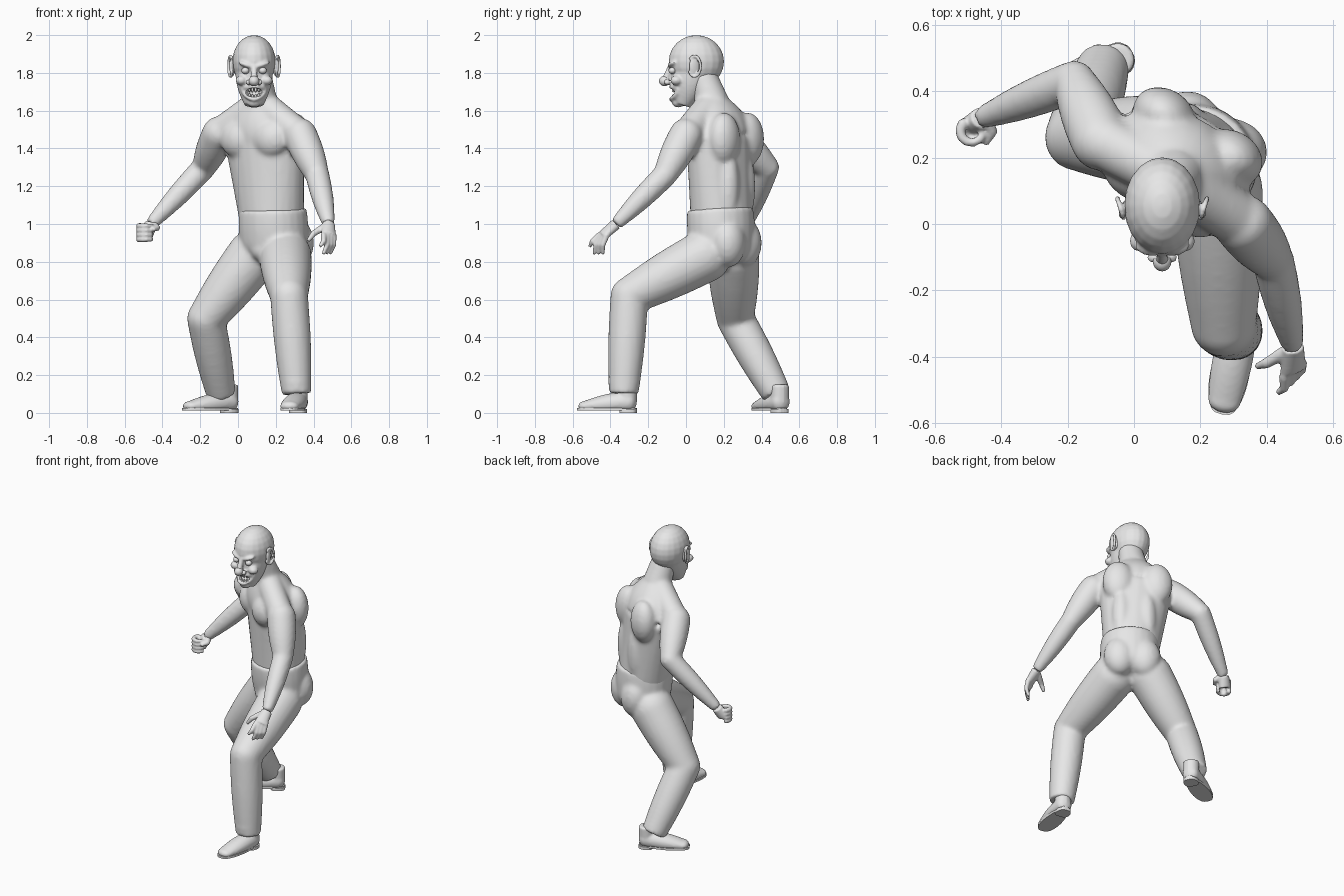
import bpy, bmesh, math
from mathutils import Vector, Matrix

cube = bpy.data.objects.get("Cube")
if cube:
    bpy.data.objects.remove(cube, do_unlink=True)

colour = (0.8, 0.8, 0.8, 1)
grey = bpy.data.materials.new("plain grey")
grey.use_nodes = True
grey.diffuse_color = colour
grey.node_tree.nodes["Principled BSDF"].inputs["Base Color"].default_value = colour

X_AXIS = Vector((1, 0, 0))
SIDE = Vector((.85, -.53, 0)).normalized()     # lateral axis of the twisted torso
FRONT = Vector((-SIDE.y * -1, -SIDE.x, 0))     # direction the chest faces
TURN = math.atan2(SIDE.y, SIDE.x)


def segment(bm, start, end, first, last, swell=0, side=X_AXIS, steps=8, count=24):
    """Elliptical tube from start to end, swollen in the middle."""
    start, end = Vector(start), Vector(end)
    along = (end - start).normalized()
    across = (side - along * side.dot(along)).normalized()
    depth = along.cross(across)
    rings = []
    for step in range(steps + 1):
        t = step / steps
        size = Vector(first).lerp(Vector(last), t)
        bulge = swell * math.sin(math.pi * t)
        ring = []
        for k in range(count):
            angle = math.tau * k / count
            offset = (across * (size.x + bulge) * math.cos(angle)
                      + depth * (size.y + bulge) * math.sin(angle))
            ring.append(bm.verts.new(start.lerp(end, t) + offset))
        rings.append(ring)
    for low, high in zip(rings, rings[1:]):
        for k in range(count):
            bm.faces.new((low[k - 1], low[k], high[k], high[k - 1]))
    bm.faces.new(rings[0][::-1])
    bm.faces.new(rings[-1])


def blob(bm, centre, size, turn=0, tilt=0):
    matrix = (Matrix.Translation(centre) @ Matrix.Rotation(turn, 4, 'Z')
              @ Matrix.Rotation(tilt, 4, 'Y') @ Matrix.Diagonal((*size, 1)))
    bmesh.ops.create_uvsphere(bm, u_segments=20, v_segments=12, radius=1, matrix=matrix)


def limb(bm, joints, radii, swell=0):
    """Round segments through the joints, with a ball at each joint but the last."""
    joints = [Vector(joint) for joint in joints]
    for i, (start, end) in enumerate(zip(joints, joints[1:])):
        first, last = radii[i], radii[i + 1]
        side = (end - start).orthogonal()
        segment(bm, start, end, (first, first), (last, last), swell, side)
        blob(bm, start, (first, first, first))


def taper(first, last, count):
    return [first + (last - first) * k / (count - 1) for k in range(count)]


def from_centre(centre, sideways, forward):
    return Vector(centre) + SIDE * sideways + FRONT * forward


def finish(bm, name, voxel=None, smooth=4):
    bmesh.ops.recalc_face_normals(bm, faces=bm.faces)
    mesh = bpy.data.meshes.new(name)
    bm.to_mesh(mesh)
    bm.free()
    mesh.materials.append(grey)
    mesh.shade_smooth()
    ob = bpy.data.objects.new(name, mesh)
    bpy.context.collection.objects.link(ob)
    if voxel:                                  # fuse the overlapping volumes
        fuse = ob.modifiers.new("fuse", 'REMESH')
        fuse.mode, fuse.voxel_size, fuse.use_smooth_shade = 'VOXEL', voxel, True
        soften = ob.modifiers.new("soften", 'SMOOTH')
        soften.factor, soften.iterations = .5, smooth
    return ob


# Joints of the pose
pelvis, chest, neck = Vector((.19, .19, .9)), Vector((.14, .18, 1.45)), Vector((.12, .14, 1.64))
left_arm = [Vector(p) for p in ((.33, 0, 1.47), (.42, -.11, 1.26), (.48, -.37, 1))]
right_arm = [Vector(p) for p in ((-.1, .25, 1.48), (-.18, .43, 1.3), (-.46, .32, 1))]
left_leg = [Vector(p) for p in ((.25, .1, .83), (.27, -.3, .62), (.31, -.33, .1))]
right_leg = [Vector(p) for p in ((.08, .25, .83), (-.17, .26, .5), (-.09, .48, .1))]

# Torso with chest, back and arms
bm = bmesh.new()
segment(bm, pelvis, chest, (.16, .16), (.23, .155), side=SIDE)
segment(bm, chest, neck, (.23, .155), (.11, .09), .02, SIDE)
segment(bm, neck, (.1, .08, 1.8), (.09, .09), (.075, .075))
for s in (-1, 1):
    blob(bm, from_centre(chest, s * .1, .1), (.105, .075, .1), TURN)       # chest muscle
    blob(bm, from_centre(chest, s * .12, -.1), (.1, .08, .14), TURN)       # shoulder blade
    blob(bm, from_centre((.17, .18, 1.2), s * .08, -.1), (.06, .06, .2), TURN)  # lower back
for arm in (left_arm, right_arm):
    shoulder = arm[0]
    limb(bm, [neck, shoulder], (.08, .08))
    limb(bm, arm, (.09, .064, .034), .008)
finish(bm, "torso_and_arms", .012, 8)

# Trousers
bm = bmesh.new()
waist = (.185, .18, 1.08)
segment(bm, pelvis, waist, (.185, .17), (.18, .174), .005, SIDE)
blob(bm, pelvis, (.18, .17, .12), TURN)
for s in (-1, 1):
    blob(bm, from_centre(pelvis, s * .08, -.09), (.1, .09, .13), TURN)     # buttock
blob(bm, from_centre(pelvis, 0, .1) - Vector((0, 0, .04)), (.07, .07, .06), TURN)
for leg in (left_leg, right_leg):
    hip, knee, ankle = leg
    limb(bm, leg, (.14, .1, .078), .008)
    blob(bm, ankle.lerp(knee, .12), (.085, .088, .03))                     # hem fold
finish(bm, "trousers", .012, 8)


# Shoes: upper, sole and heel block, toe pointing to -y
def shoe(name, heel, turn):
    bm = bmesh.new()
    segment(bm, (0, 0, .06), (0, -.24, .035), (.052, .055), (.05, .028), .01)
    blob(bm, (0, 0, .06), (.052, .04, .055))
    blob(bm, (0, -.24, .035), (.05, .035, .028))
    segment(bm, (0, -.01, .05), (0, -.01, .15), (.05, .05), (.05, .05))
    for v in bm.verts:
        v.co.z = max(v.co.z, .02)
    parts = [finish(bm, name + "_upper", .008)]
    for part, toe_end, bottom, top in (("_sole", -.28, .013, .027), ("_heel", -.05, 0, .02)):
        bm = bmesh.new()
        middle, half = (.04 + toe_end) / 2, (.04 - toe_end) / 2
        outline = []
        for k in range(32):
            angle = math.tau * k / 32
            y, c = middle + half * math.sin(angle), math.cos(angle)
            width = .05 - .012 * math.sin(9 * y + .4)
            outline.append(bm.verts.new((math.copysign(abs(c) ** .6, c) * width, y, bottom)))
        plate = bm.faces.new(outline)
        for item in bmesh.ops.extrude_face_region(bm, geom=[plate])["geom"]:
            if isinstance(item, bmesh.types.BMVert):
                item.co.z = top
        ob = finish(bm, name + part)
        ob.data.shade_flat()
        parts.append(ob)
    for ob in parts:
        ob.location, ob.rotation_euler.z = heel, turn


shoe("left_shoe", (.32, -.3, 0), -.2)
shoe("right_shoe", (-.04, .5, 0), -1.1)

# Open left hand
bm = bmesh.new()
across = Vector((.8, -.6 * -1, 0))
wrist = left_arm[-1]
knuckles = wrist + Vector((0, -.07, -.06))
segment(bm, wrist, knuckles, (.034, .03), (.042, .022), side=across)
for k in range(4):
    base = knuckles + across * .022 * (k - 1.5)
    tip = base + Vector((-.02, -.05 + .01 * k, -.1 if k else -.06))
    limb(bm, [base, base.lerp(tip, .5) + Vector((.01, -.01, 0)), tip], (.016, .014, .009))
thumb = wrist + Vector((-.03, -.02, -.02))
limb(bm, [thumb, thumb + Vector((-.05, -.03, -.03)), thumb + Vector((-.08, -.04, -.07))], (.02, .016, .01))
finish(bm, "left_hand", .006)

# Closed right fist, fingers curling around an upright axis
bm = bmesh.new()
wrist = right_arm[-1]
grip = wrist + Vector((-.03, -.04, -.05))
segment(bm, wrist, grip + Vector((0, .015, -.01)), (.034, .034), (.04, .03))
for k in range(4):
    finger = []
    for step in range(7):
        angle = math.radians(140 + 35 * step)
        finger.append(grip + Vector((.035 * math.cos(angle), .035 * math.sin(angle), .04 - .024 * k)))
    limb(bm, finger, taper(.016, .011, 7))
thumb = wrist + Vector((.01, 0, 0))
limb(bm, [thumb, thumb + Vector((.02, -.04, -.02)), thumb + Vector((0, -.08, -.03))], (.02, .018, .01))
finish(bm, "right_fist", .006)

# Head with jaw, brows, cheeks, nostrils and nose bridge
bm = bmesh.new()
face = Vector((.085, -.08, 1.75))              # middle of the face


def on_face(x, y, z):
    return face + Vector((x, y, z))


blob(bm, on_face(0, .135, .11), (.115, .147, .14))
segment(bm, on_face(0, .12, .06), on_face(0, .06, -.12), (.1, .12), (.05, .045), .012)
blob(bm, on_face(0, .04, -.108), (.036, .034, .025))                       # chin
for s in (-1, 1):
    blob(bm, on_face(s * .046, .005, .095), (.042, .02, .013), s * .35, -s * .3)
    blob(bm, on_face(s * .066, .03, .01), (.032, .034, .026), s * .6)
    blob(bm, on_face(s * .028, -.02, 0), (.018, .018, .015))
limb(bm, [on_face(0, 0, .09), on_face(0, -.03, .01)], (.014, .02))


# Lips follow a curved grin
def grin(angle, width, height):
    c = math.cos(angle)
    return on_face(width * c, .04 * c * c, height * math.sin(angle) + .018 * c * c - .058)


lips = [grin(math.tau * k / 16, .06, .032) for k in range(17)]
limb(bm, lips, [.011] * len(lips))
head = finish(bm, "head", .007)

# Hollow mouth and eye sockets
bm = bmesh.new()
blob(bm, on_face(0, 0, -.054), (.05, .045, .024))
for s in (-1, 1):
    blob(bm, on_face(s * .046, -.015, .062), (.029, .026, .019), s * .4)
cutter = finish(bm, "face_cutter")
cutter.hide_render = cutter.hide_viewport = True
hollow = head.modifiers.new("hollows", 'BOOLEAN')
hollow.operation, hollow.object = 'DIFFERENCE', cutter

# Eyes, nose tip and teeth
bm = bmesh.new()
for s in (-1, 1):
    blob(bm, on_face(s * .046, .008, .062), (.021, .02, .018))
finish(bm, "eyes")
bm = bmesh.new()
blob(bm, on_face(0, -.033, .007), (.028, .03, .027))
finish(bm, "nose_tip")
bm = bmesh.new()
for angle in taper(.4, math.pi - .4, 8):
    for row in (-1, 1):
        gum = Vector((0, .012, row * .019 * math.sin(angle)))
        blob(bm, grin(angle, .052, 0) + gum, (.0065, .008, .014))
finish(bm, "teeth")

# Ears with raised rims
for s, name in ((-1, "right_ear"), (1, "left_ear")):
    bm = bmesh.new()
    ear = on_face(s * .115, .125, .085)
    blob(bm, ear, (.013, .03, .055), s * .35)
    rim = []
    for angle in taper(-1, 4, 12):
        c, out = math.cos(angle), math.sin(angle)
        rim.append(ear + Vector((s * .01 * (1 + out), .032 * out, -.055 * c)))
    limb(bm, rim, [.008] * len(rim))
    finish(bm, name, .005)
